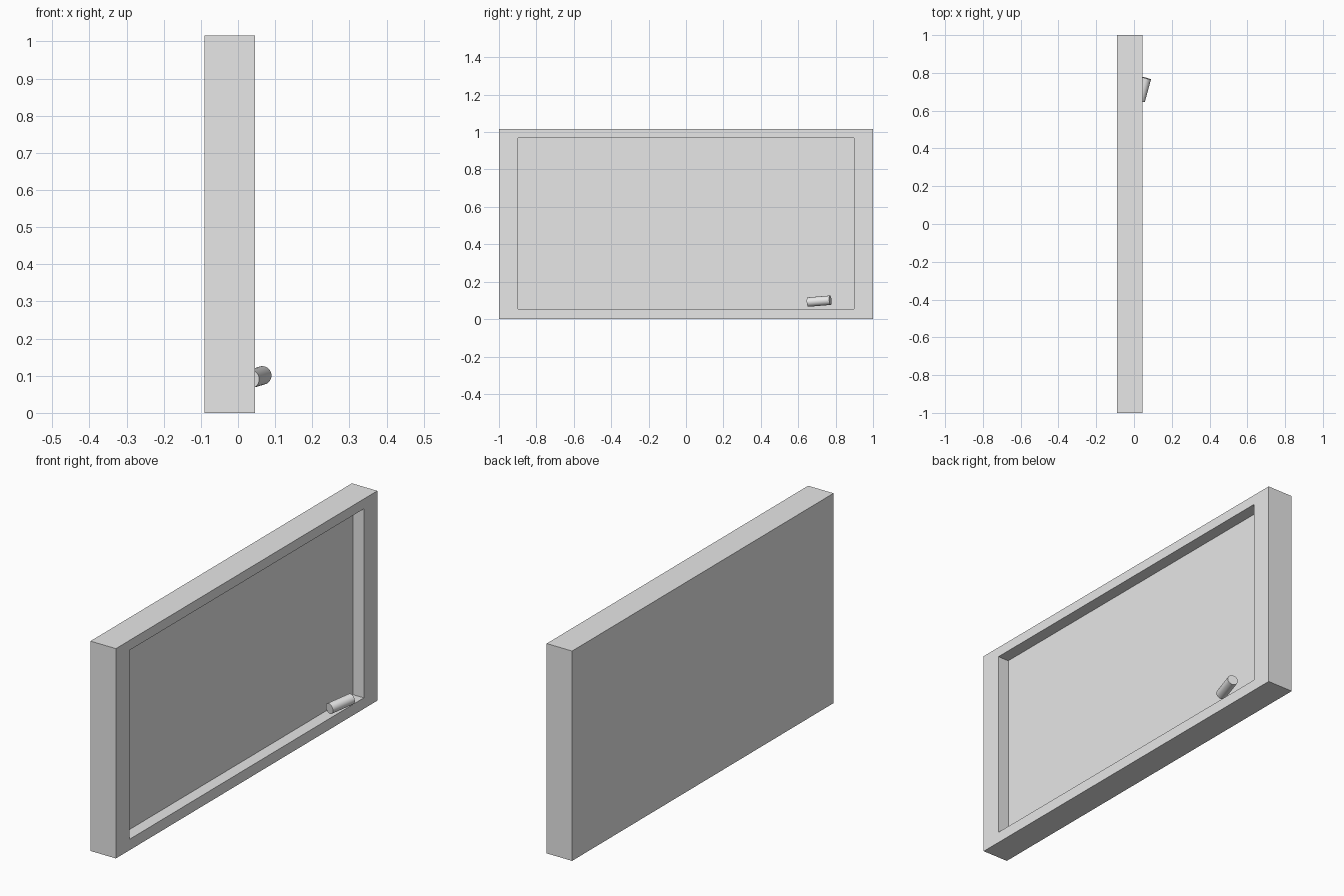
import bpy, bmesh
from mathutils import Vector, Matrix

cube = bpy.data.objects.get("Cube")
if cube:
    bpy.data.objects.remove(cube, do_unlink=True)

grey = bpy.data.materials.new("light_grey")
grey.use_nodes = True
COLOUR = (0.8, 0.8, 0.8, 1)
grey.diffuse_color = COLOUR
grey.node_tree.nodes["Principled BSDF"].inputs["Base Color"].default_value = COLOUR


def add_object(name, bm):
    mesh = bpy.data.meshes.new(name)
    bmesh.ops.recalc_face_normals(bm, faces=bm.faces)
    bm.to_mesh(mesh)
    bm.free()
    mesh.materials.append(grey)
    obj = bpy.data.objects.new(name, mesh)
    bpy.context.collection.objects.link(obj)
    return obj


# Board frame: a slab with a recessed panel on its +x side
BACK, FRONT, FLOOR, HEIGHT = -0.09, 0.046, -0.012, 1.016
OPEN_Y, OPEN_BOTTOM, OPEN_TOP = 0.897, 0.053, 0.968

bm = bmesh.new()
bmesh.ops.create_cube(bm, size=1)
bmesh.ops.scale(bm, vec=(FRONT - BACK, 2, HEIGHT), verts=bm.verts)
bmesh.ops.translate(bm, vec=((FRONT + BACK) / 2, 0, HEIGHT / 2), verts=bm.verts)
bm.normal_update()
panel = max(bm.faces, key=lambda f: f.normal.x)
bmesh.ops.inset_individual(bm, faces=[panel], thickness=0.05)
for v in panel.verts:
    v.co.y = OPEN_Y if v.co.y > 0 else -OPEN_Y
    v.co.z = OPEN_TOP if v.co.z > HEIGHT / 2 else OPEN_BOTTOM
floor = bmesh.ops.extrude_discrete_faces(bm, faces=[panel])["faces"][0]
for v in floor.verts:
    v.co.x = FLOOR
add_object("recessed_board", bm)

# Small cylinder leaning in the lower corner of the recess
start, end = Vector((0.033, 0.652, 0.091)), Vector((0.066, 0.772, 0.101))
axis = end - start
bm = bmesh.new()
bmesh.ops.create_cone(
    bm, cap_ends=True, segments=32, radius1=0.025, radius2=0.025, depth=axis.length,
    matrix=Matrix.Translation((start + end) / 2) @ axis.to_track_quat("Z", "Y").to_matrix().to_4x4())
peg = add_object("corner_cylinder", bm)
bpy.ops.object.select_all(action="DESELECT")
peg.select_set(True)
bpy.context.view_layer.objects.active = peg
bpy.ops.object.shade_smooth_by_angle()
